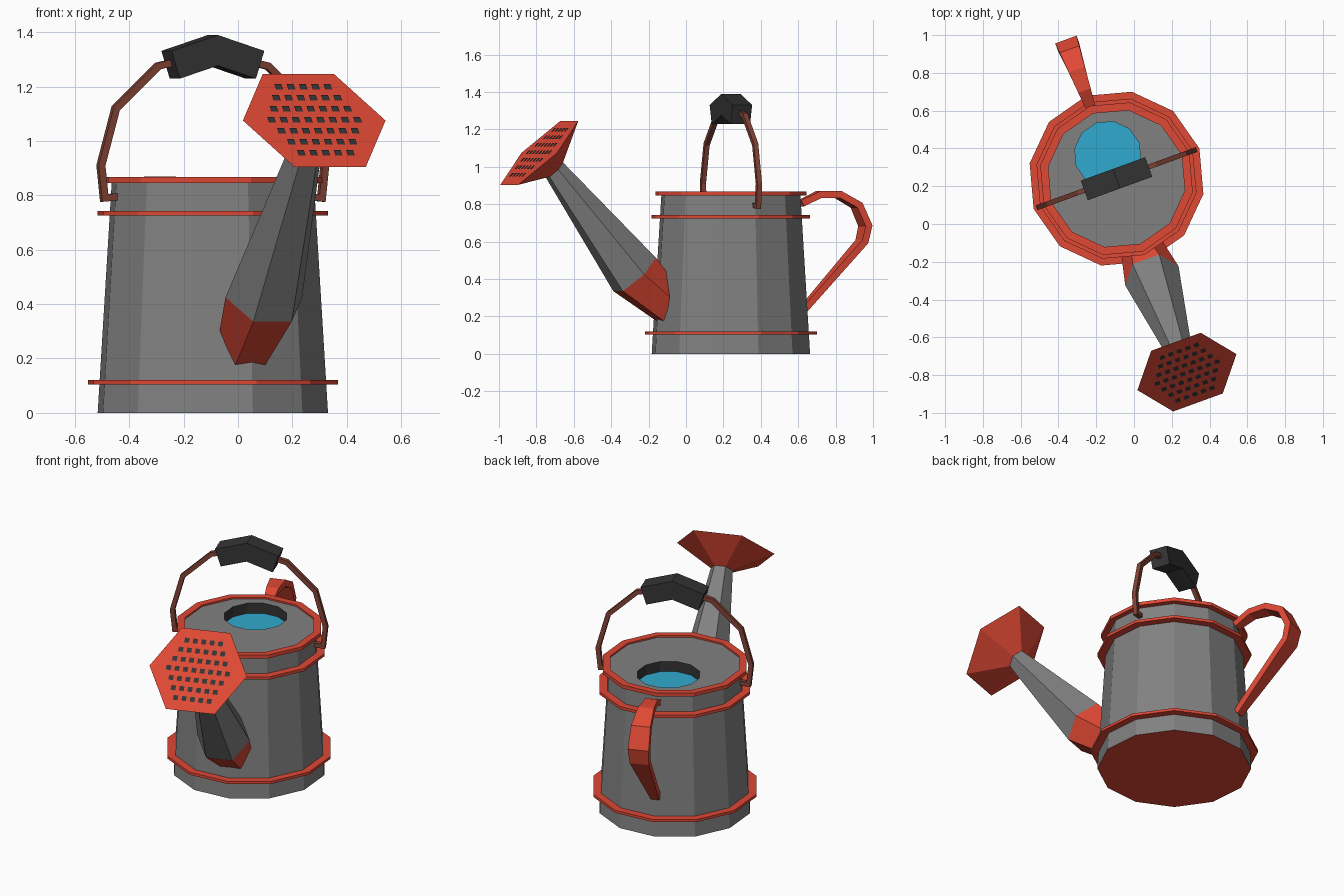
import bpy, bmesh
from math import cos, sin, pi, radians
from mathutils import Matrix, Vector

if "Cube" in bpy.data.objects:
    bpy.data.objects.remove(bpy.data.objects["Cube"])

# The can is modelled upright along its own axes (spout to -y), then turned and shifted
PLACE = Matrix.Translation((-0.0925, 0.24, 0)) @ Matrix.Rotation(radians(20), 4, 'Z')


def material(name, rgb):
    m = bpy.data.materials.new(name)
    m.diffuse_color = (*rgb, 1)
    m.use_nodes = True
    m.node_tree.nodes["Principled BSDF"].inputs["Base Color"].default_value = m.diffuse_color
    return m


RED = material("red", (0.74, 0.065, 0.035))
GREY = material("grey", (0.22, 0.22, 0.22))
DARK = material("dark", (0.035, 0.035, 0.035))
BROWN = material("brown", (0.22, 0.055, 0.035))
BLUE = material("water_blue", (0.03, 0.40, 0.62))


def finish(name, bm, mats):
    bm.transform(PLACE)
    me = bpy.data.meshes.new(name)
    bm.to_mesh(me)
    bm.free()
    for m in mats:
        me.materials.append(m)
    ob = bpy.data.objects.new(name, me)
    bpy.context.collection.objects.link(ob)
    return ob


def loft(name, rings, mats, loop=False):
    """Skin a list of rings. mats: one material, or cap + each band + cap."""
    bm = bmesh.new()
    vs = [[bm.verts.new(p) for p in r] for r in rings]
    n, k = len(rings[0]), len(rings)
    many = isinstance(mats, list)
    slots = list(dict.fromkeys(mats)) if many else [mats]

    def face(verts, i):
        f = bm.faces.new(verts)
        f.material_index = slots.index(mats[i]) if many else 0

    for i in range(k if loop else k - 1):
        a, b = vs[i], vs[(i + 1) % k]
        for j in range(n):
            face((a[j], a[(j + 1) % n], b[(j + 1) % n], b[j]), i + 1)
    if not loop:
        face(vs[0], 0)
        face(vs[-1], k)
    bmesh.ops.recalc_face_normals(bm, faces=bm.faces[:])
    return finish(name, bm, slots)


def circle(r, z, y=0, n=12):
    return [(r * cos(2 * pi * i / n), y + r * sin(2 * pi * i / n), z) for i in range(n)]


def hexagon(r, d, z, up, squash=1.0):
    """Hexagon across the spout plane; 'up' is its in-plane upward direction (d, z)."""
    pts = []
    for i in range(6):
        u, v = r * cos(pi * i / 3), r * squash * sin(pi * i / 3)
        pts.append((u, -(d + up[0] * v), z + up[1] * v))
    return pts


def strap(name, path, widths, thick, to3d, mat):
    """Rectangular section swept with mitred corners along a flat path."""
    p = [Vector(q) for q in path]
    rings = []
    for i, q in enumerate(p):
        a = (q - p[i - 1]).normalized() if i else (p[1] - q).normalized()
        b = (p[i + 1] - q).normalized() if i < len(p) - 1 else a
        t = (a + b).normalized()
        nrm = Vector((-t.y, t.x)) * (thick / 2 / max(t.dot(a), 0.5))
        w = widths[i] / 2
        rings.append([to3d(*(q + s * nrm), o * w) for s, o in ((1, 1), (1, -1), (-1, -1), (-1, 1))])
    return loft(name, rings, mat)


# Body with red base, top plate, filler hole and water
loft("body", [circle(0.43, 0), circle(0.377, 0.857), circle(0.177, 0.857, 0.136), circle(0.177, 0.795, 0.136)],
     [RED, GREY, GREY, DARK, BLUE])

# Red bands around the body
for name, inner, outer, z0, z1 in (("lower_band", 0.41, 0.467, 0.105, 0.121),
                                   ("upper_band", 0.37, 0.43, 0.725, 0.742),
                                   ("rim_band", 0.367, 0.41, 0.846, 0.867)):
    loft(name, [circle(inner, z0), circle(outer, z0), circle(outer, z1), circle(inner, z1)], RED, loop=True)

# Spout: red elbow, grey tapering pipe, flared rose
S = 0.707
bend = hexagon(0.15, 0.548, 0.425, (-0.72, 0.69))
throat = hexagon(0.063, 1.005, 0.985, (-S, S))
face_ring = hexagon(0.279, 1.09, 1.075, (-S, S))
loft("spout_elbow", [hexagon(0.115, 0.39, 0.305, (0, 1), 1.38), bend], RED)
loft("spout_pipe", [bend, throat], GREY)
loft("rose", [throat, face_ring], RED)

# Rows of square holes on the rose face
bm = bmesh.new()
for row, count in enumerate((5, 6, 7, 8, 7, 6, 5)):
    v = (3 - row) * 0.057
    for c in range(count):
        u = (c - (count - 1) / 2) * 0.048
        quad = []
        for du, dv in ((-1, -1), (1, -1), (1, 1), (-1, 1)):
            h = v + dv * 0.014
            quad.append(bm.verts.new((u + du * 0.0135, -(1.09 - S * h + 0.003), 1.075 + S * h + 0.003)))
        bm.faces.new(quad)
finish("rose_holes", bm, [DARK])

# Carrying wire over the top, hooked into the body on both sides
half = [(-0.37, 0.795), (-0.425, 0.79), (-0.438, 0.91), (-0.38, 1.12), (-0.215, 1.275), (-0.15, 1.29)]
wire = half + [(0, 1.335)] + [(-x, z) for x, z in reversed(half)]
strap("carry_wire", wire, [0.026] * len(wire), 0.026, lambda x, z, o: (x, o, z), BROWN)

# Grip on the wire
strap("grip", [(-0.165, 1.28), (0, 1.333), (0.165, 1.28)], [0.11] * 3, 0.107,
      lambda x, z, o: (x, o, z), DARK)

# Rear handle, widest in the middle
strap("rear_handle",
      [(0.40, 0.805), (0.50, 0.852), (0.61, 0.852), (0.715, 0.795), (0.765, 0.685), (0.745, 0.60), (0.41, 0.235)],
      [0.05, 0.07, 0.09, 0.11, 0.12, 0.11, 0.05], 0.036,
      lambda y, z, o: (o, y, z), RED)
